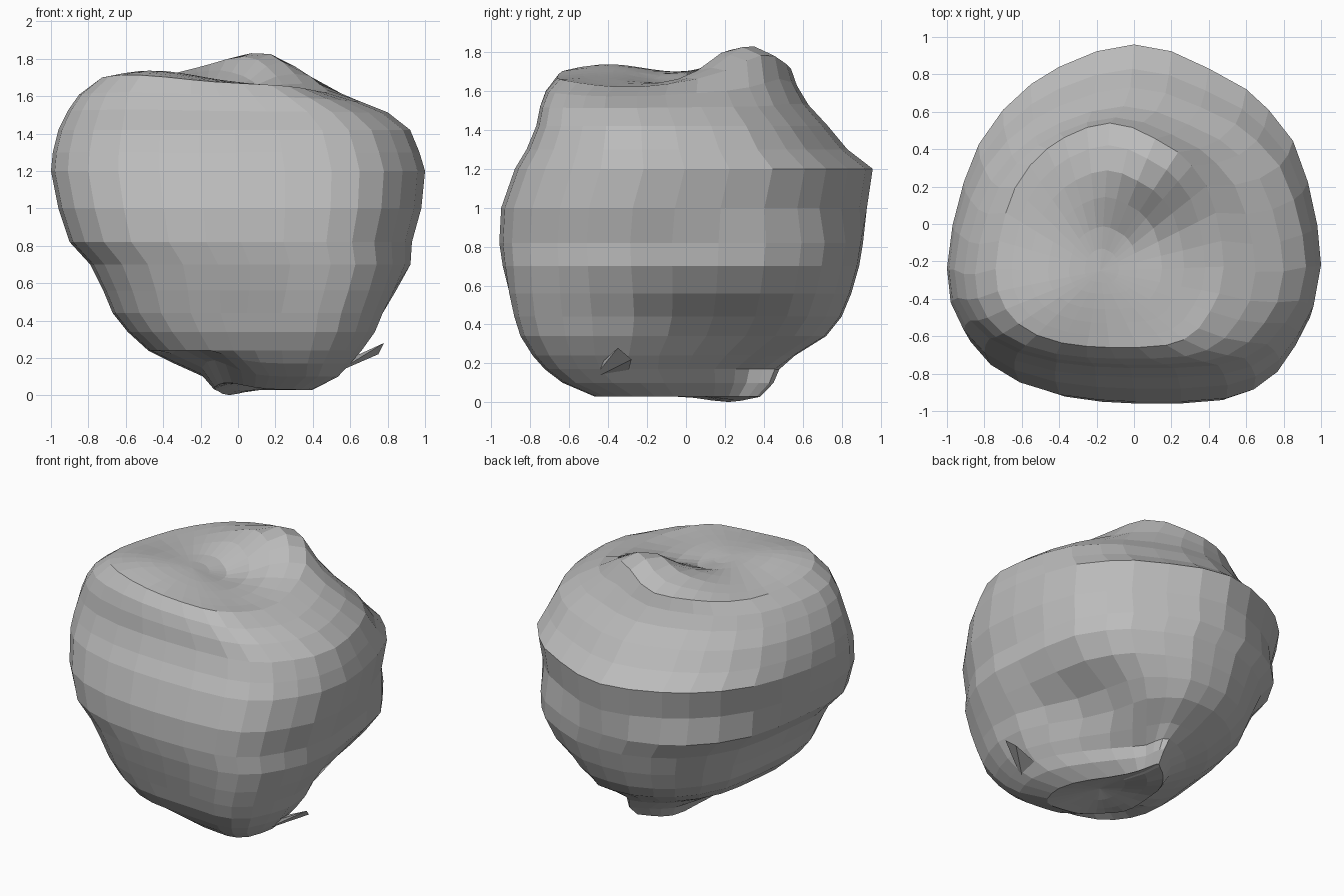
import bpy, bmesh, math
from mathutils import Vector

if "Cube" in bpy.data.objects:
    bpy.data.objects.remove(bpy.data.objects["Cube"])

grey = bpy.data.materials.new("stone grey")
grey.diffuse_color = (0.5, 0.5, 0.5, 1)
grey.use_nodes = True
grey.node_tree.nodes["Principled BSDF"].inputs["Base Color"].default_value = grey.diffuse_color

# plan outline, anticlockwise from the back, normalised to +-1
PLAN = [(0, 1), (-.2, .96), (-.4, .87), (-.55, .77), (-.7, .62), (-.83, .42), (-.91, .2),
        (-.97, -.05), (-1, -.3), (-.98, -.5), (-.91, -.66), (-.8, -.79), (-.64, -.89),
        (-.42, -.96), (-.2, -.99), (0, -1), (.25, -1), (.5, -.98), (.65, -.93), (.78, -.83),
        (.88, -.68), (.96, -.52), (1, -.28), (.98, -.05), (.93, .2), (.85, .44), (.72, .62),
        (.6, .74), (.4, .86), (.2, .96)]

# height, left, right, front, back
LEVELS = [(.03, -.13, .42, -.46, .38), (.10, -.20, .54, -.62, .45), (.17, -.36, .60, -.71, .48),
          (.24, -.48, .66, -.77, .56), (.34, -.59, .73, -.83, .72), (.44, -.67, .77, -.86, .80),
          (.56, -.72, .84, -.90, .85), (.70, -.79, .92, -.94, .89), (.82, -.90, .93, -.96, .91),
          (1.0, -.96, .98, -.95, .93), (1.2, -1.0, 1.0, -.88, .96), (1.30, -.99, .97, -.82, .83),
          (1.42, -.96, .92, -.77, .73), (1.52, -.91, .80, -.75, .63), (1.6, -.85, .65, -.72, .57),
          (1.67, -.74, .48, -.66, .54)]


def bump(u, v, s):
    return math.exp(-(u * u + v * v) / (s * s))


def shape(x, y, z):
    """Humps, dimples and the hollow in the lower right flank."""
    if z > 1.45:
        k = min(1, (z - 1.45) / .2)
        z += k * (.15 * bump(x - .13, y - .3, .24) + .06 * bump(x + .2, y - .3, .28)
                  + .06 * bump(x + .48, y + .42, .3)
                  - .05 * bump(x + .0, y + .06, .2) - .05 * bump(x - .45, y + .3, .35))
    if z < .22:
        z += .11 * bump(x + .22, y + .55, .22) - .03 * bump(x + .02, y - .2, .15)
    if x > .1:
        fade = max(0, z - .36) / .14          # hollow stays deep all the way down
        x -= .24 * bump((y - .28) / .36, fade, 1) * min(1, (x - .1) / .3)
    return x, y, max(z, 0)


def finish(bm, name):
    me = bpy.data.meshes.new(name)
    bm.to_mesh(me)
    bm.free()
    me.materials.append(grey)
    bpy.context.collection.objects.link(bpy.data.objects.new(name, me))


# body: lofted rings with a dimpled crown and a rounded underside
bm = bmesh.new()


def ring(points):
    return [bm.verts.new(shape(*p)) for p in points]


def bridge(a, b):
    n = len(a)
    for i in range(n):
        bm.faces.new((a[i], a[(i + 1) % n], b[(i + 1) % n], b[i]))


def level(z, l, r, f, b):
    pts = []
    for px, py in PLAN:
        d = abs(px * py)
        k = 1
        if py > 0 and .2 < z < .9:       # fuller shoulders at the back
            k += .15 * d
        if px > 0 > py and z < .75:      # sharper front right corner
            k += .2 * d * d * min(1, (.75 - z) / .3)
        pts.append(((l + r) / 2 + k * px * (r - l) / 2, (f + b) / 2 + k * py * (b - f) / 2, z))
    return pts


def cap(outer, points, centre, steps):
    prev = outer
    c = Vector(centre)
    for s in steps:
        inner = ring([c + (Vector(p) - c) * s for p in points])
        bridge(prev, inner)
        prev = inner
    tip = bm.verts.new(shape(*c))
    for i in range(len(prev)):
        bm.faces.new((prev[i], prev[(i + 1) % len(prev)], tip))


rows = [level(*r) for r in LEVELS]
rings = [ring(r) for r in rows]
for a, b in zip(rings, rings[1:]):
    bridge(a, b)
cap(rings[-1], rows[-1], (-.18, -.25, 1.69), (.85, .68, .5, .3, .15))
cap(rings[0], rows[0], (.12, -.2, .1), (.75, .4))
bmesh.ops.recalc_face_normals(bm, faces=bm.faces)
finish(bm, "lumpy_body")

# small pointed lip low on the right
bm = bmesh.new()
for p in [(.52, -.48, .12), (.56, -.46, .18), (.78, -.35, .28), (.75, -.28, .22), (.5, -.3, .14)]:
    bm.verts.new(p)
bmesh.ops.convex_hull(bm, input=bm.verts[:])
finish(bm, "side_lip")
